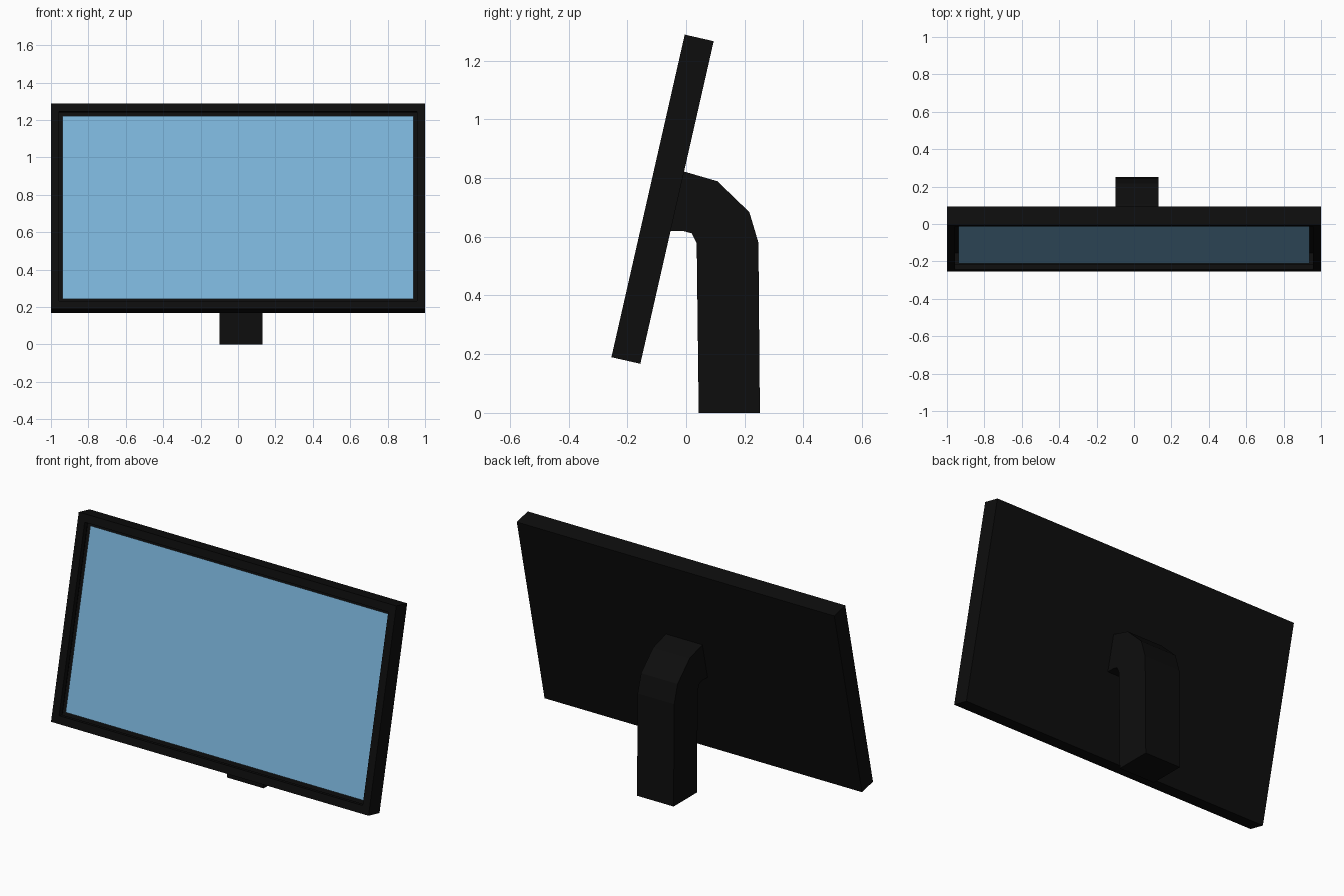
import bpy, bmesh, math
from mathutils import Matrix

if "Cube" in bpy.data.objects:
    bpy.data.objects.remove(bpy.data.objects["Cube"])

W, H, T = 2.0, 1.127, 0.101         # panel width, height, thickness
BEZEL, RECESS = 0.062, 0.03
TILT = Matrix.Translation((0, -0.08, 0.728)) @ Matrix.Rotation(math.radians(-12.8), 4, 'X')


def material(name, color):
    m = bpy.data.materials.new(name)
    m.diffuse_color = color
    m.use_nodes = True
    m.node_tree.nodes["Principled BSDF"].inputs["Base Color"].default_value = m.diffuse_color
    return m


def add_object(name, bm, mat):
    me = bpy.data.meshes.new(name)
    bm.to_mesh(me)
    bm.free()
    ob = bpy.data.objects.new(name, me)
    me.materials.append(mat)
    bpy.context.collection.objects.link(ob)
    return ob


black = material("black_plastic", (0.004, 0.004, 0.004, 1))
blue = material("screen_blue", (0.2, 0.46, 0.7, 1))

# Panel housing: tilted slab with a recessed opening in the front
bm = bmesh.new()
bmesh.ops.create_cube(bm, size=1, matrix=Matrix.Diagonal((W, T, H, 1)))
bm.normal_update()
front = min(bm.faces, key=lambda f: f.calc_center_median().y)
bmesh.ops.inset_region(bm, faces=[front], thickness=BEZEL)
floor = bmesh.ops.extrude_discrete_faces(bm, faces=[front])['faces'][0]
bmesh.ops.translate(bm, verts=floor.verts, vec=(0, RECESS, 0))
bmesh.ops.delete(bm, geom=[floor], context='FACES_ONLY')
add_object("panel_housing", bm, black).matrix_world = TILT

# Screen: flat face filling the recess
bm = bmesh.new()
w, h, y = W / 2 - BEZEL, H / 2 - BEZEL, -T / 2 + RECESS
bm.faces.new([bm.verts.new(p) for p in ((-w, y, -h), (w, y, -h), (w, y, h), (-w, y, h))])
add_object("screen", bm, blue).matrix_world = TILT

# Stand: bent arm, side profile (y, z) extruded across x
profile = [(0.252, 0), (0.247, 0.58), (0.216, 0.684), (0.107, 0.789), (-0.03, 0.829),
           (-0.09, 0.619), (-0.008, 0.619), (0.019, 0.612), (0.036, 0.578), (0.043, 0)]
bm = bmesh.new()
side = bm.faces.new([bm.verts.new((-0.098, y, z)) for y, z in profile])
ext = bmesh.ops.extrude_face_region(bm, geom=[side], use_keep_orig=True)
bmesh.ops.translate(bm, vec=(0.23, 0, 0),
                    verts=[v for v in ext['geom'] if isinstance(v, bmesh.types.BMVert)])
bmesh.ops.recalc_face_normals(bm, faces=bm.faces)
add_object("stand_arm", bm, black)
